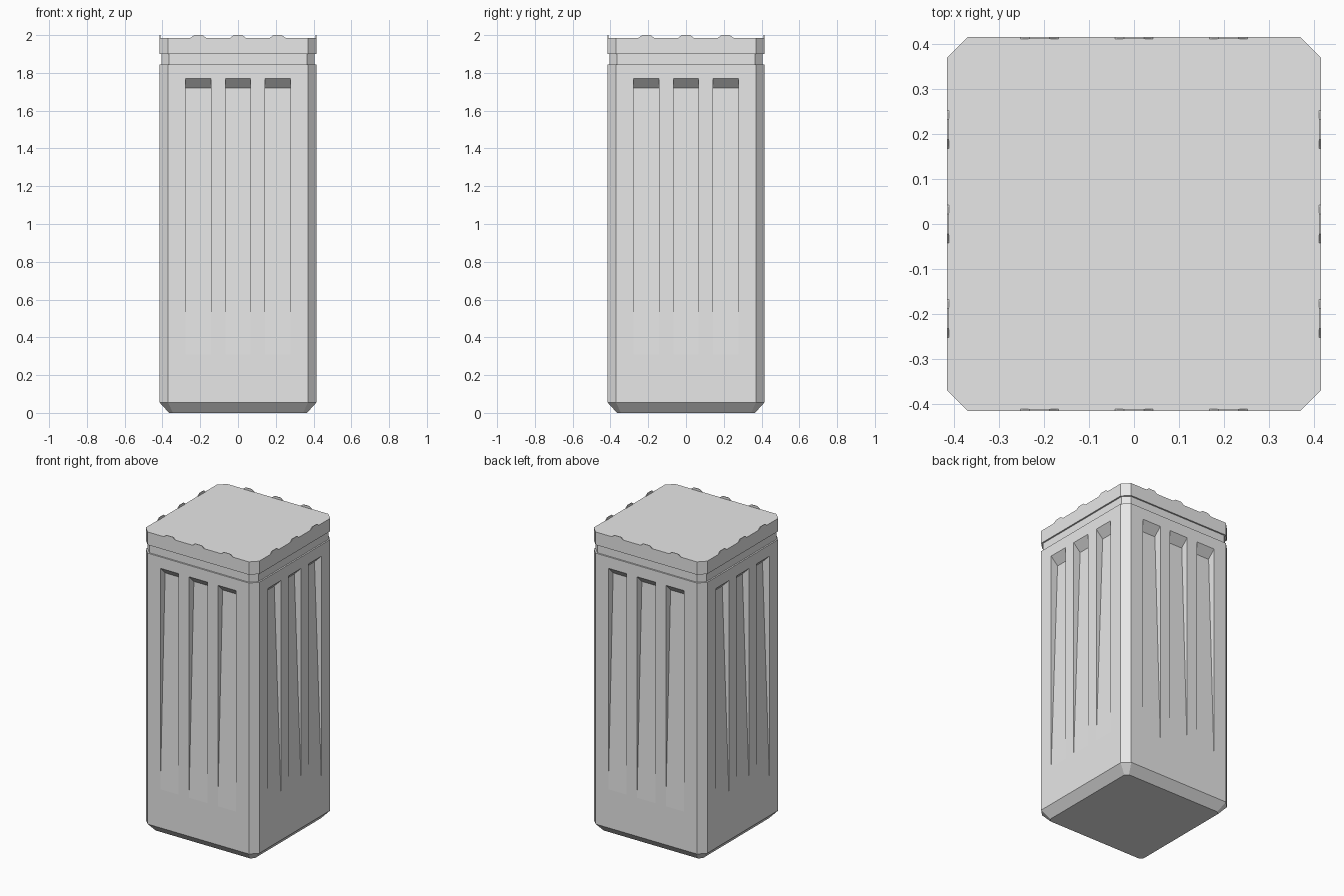
import bpy
import bmesh
from math import pi
from mathutils import Matrix

cube = bpy.data.objects.get("Cube")
if cube:
    bpy.data.objects.remove(cube, do_unlink=True)

HALF = 0.415

grey = bpy.data.materials.new("plain grey")
grey.use_nodes = True
grey.diffuse_color = (0.8, 0.8, 0.8, 1)
grey.node_tree.nodes["Principled BSDF"].inputs["Base Color"].default_value = (0.8, 0.8, 0.8, 1)


def make_object(name, bm):
    bmesh.ops.recalc_face_normals(bm, faces=bm.faces)
    mesh = bpy.data.meshes.new(name)
    bm.to_mesh(mesh)
    bm.free()
    mesh.materials.append(grey)
    obj = bpy.data.objects.new(name, mesh)
    bpy.context.collection.objects.link(obj)
    return obj


def ring(bm, z, h, c):
    """Square of half width h with corners cut by c."""
    k = h - c
    pts = [(k, -h), (h, -k), (h, k), (k, h), (-k, h), (-h, k), (-h, -k), (-k, -h)]
    return [bm.verts.new((x, y, z)) for x, y in pts]


def loft(name, sections):
    bm = bmesh.new()
    rings = [ring(bm, *s) for s in sections]
    for a, b in zip(rings, rings[1:]):
        for i in range(len(a)):
            j = (i + 1) % len(a)
            bm.faces.new((a[i], a[j], b[j], b[i]))
    bm.faces.new(rings[0][::-1])
    bm.faces.new(rings[-1])
    return make_object(name, bm)


def prism(bm, lower, upper, matrix):
    """Solid between two matching outlines, placed by matrix."""
    a = [bm.verts.new(matrix @ Matrix.Translation(p).translation) for p in lower]
    b = [bm.verts.new(matrix @ Matrix.Translation(p).translation) for p in upper]
    for i in range(len(a)):
        j = (i + 1) % len(a)
        bm.faces.new((a[i], a[j], b[j], b[i]))
    bm.faces.new(a[::-1])
    bm.faces.new(b)


def on_all_sides():
    """Three places on each of the four sides."""
    for side in range(4):
        for x in (-0.21, 0, 0.21):
            yield Matrix.Rotation(side * pi / 2, 4, "Z") @ Matrix.Translation((x, -HALF, 0))


# Bin body with bevelled foot
body = loft("body", [(0, 0.365, 0.02), (0.055, HALF, 0.045), (1.845, HALF, 0.045)])

# Tapering grooves, deepest near the top
bm = bmesh.new()
groove = [(-0.02, 0.31), (0, 0.31), (0.05, 1.72), (0, 1.77), (-0.02, 1.77)]
for place in on_all_sides():
    prism(bm, [(-0.067, d, z) for d, z in groove], [(0.067, d, z) for d, z in groove], place)
cutter = make_object("groove_cutter", bm)
cutter.hide_render = True
mod = body.modifiers.new("grooves", "BOOLEAN")
mod.operation = "DIFFERENCE"
mod.solver = "EXACT"
mod.object = cutter
bpy.context.view_layer.objects.active = body
bpy.ops.object.modifier_apply(modifier=mod.name)
bpy.data.objects.remove(cutter, do_unlink=True)

# Recessed neck and lid
loft("neck", [(1.84, 0.405, 0.04), (1.905, 0.405, 0.04)])
loft("lid", [(1.9, HALF, 0.045), (1.985, HALF, 0.045)])

# Thin raised tabs along the lid rim
bm = bmesh.new()
tab = [(-0.042, 1.98), (0.042, 1.98), (0.042, 1.985), (0.022, 2.0), (-0.022, 2.0), (-0.042, 1.985)]
for place in on_all_sides():
    prism(bm, [(x, 0, z) for x, z in tab], [(x, 0.004, z) for x, z in tab], place)
make_object("lid_tabs", bm)
